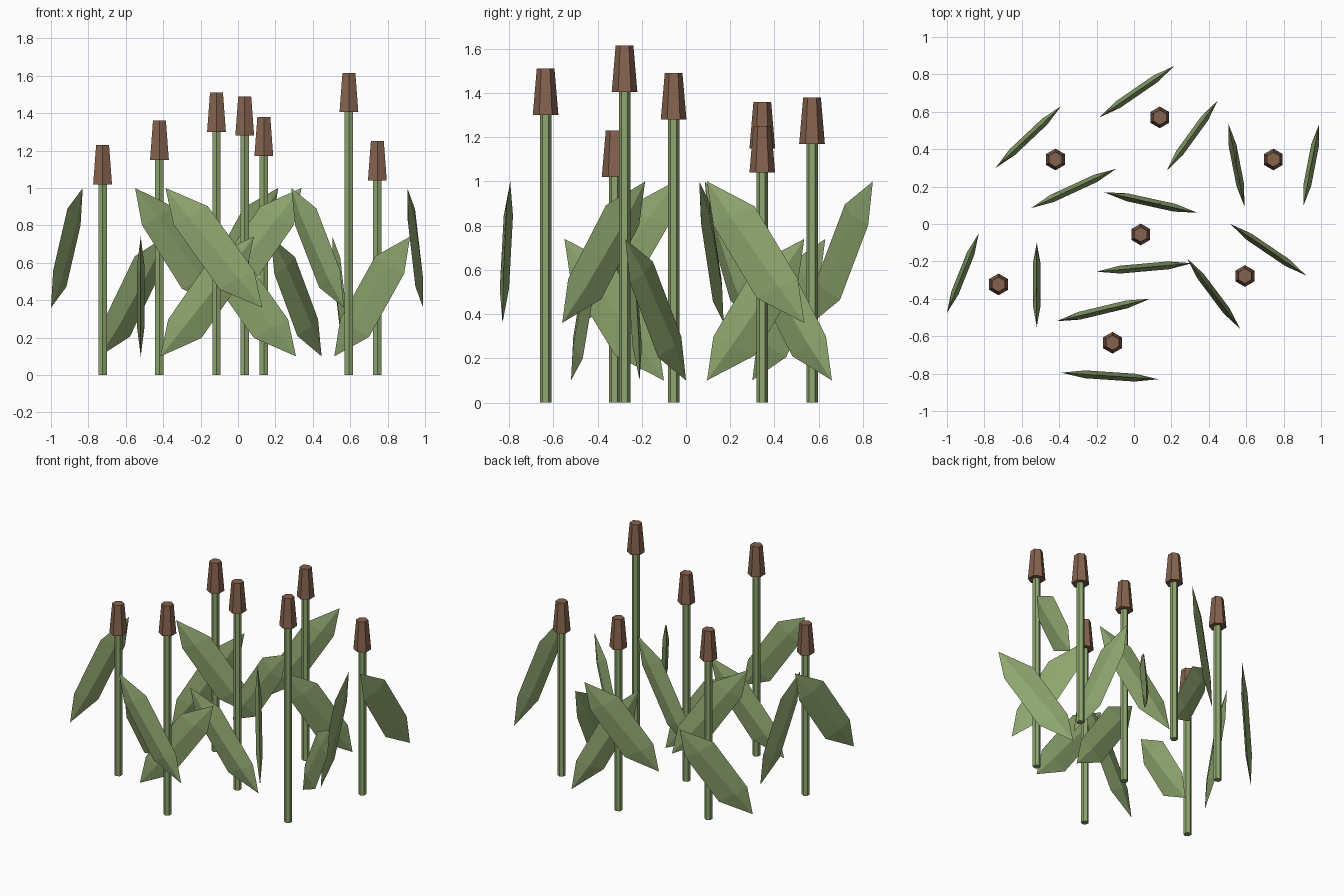
import bpy, bmesh, math
from mathutils import Vector

if "Cube" in bpy.data.objects:
    bpy.data.objects.remove(bpy.data.objects["Cube"])


def material(name, color):
    m = bpy.data.materials.new(name)
    m.diffuse_color = (*color, 1)
    m.use_nodes = True
    m.node_tree.nodes["Principled BSDF"].inputs["Base Color"].default_value = m.diffuse_color
    return m


GREEN = material("leaf green", (0.275, 0.385, 0.16))
BROWN = material("seed head brown", (0.235, 0.122, 0.076))


def finish(name, bm, mat):
    bmesh.ops.recalc_face_normals(bm, faces=bm.faces[:])
    mesh = bpy.data.meshes.new(name)
    bm.to_mesh(mesh)
    bm.free()
    mesh.materials.append(mat)
    ob = bpy.data.objects.new(name, mesh)
    bpy.context.collection.objects.link(ob)
    return ob


def hex_prism(name, x, y, z0, z1, r0, r1, mat):
    """Six-sided tapered prism with corners facing front and back."""
    bm = bmesh.new()
    rings = []
    for z, r in ((z0, r0), (z1, r1)):
        rings.append([bm.verts.new((x + r * math.sin(k * math.pi / 3),
                                    y + r * math.cos(k * math.pi / 3), z)) for k in range(6)])
    low, high = rings
    bm.faces.new(low)
    bm.faces.new(high)
    for k in range(6):
        j = (k + 1) % 6
        bm.faces.new((low[k], low[j], high[j], high[k]))
    finish(name, bm, mat)


def leaf(name, top, bottom):
    """Slanted blade: diamond section, pointed at both ends."""
    top, bottom = Vector(top), Vector(bottom)
    along = (bottom - top).normalized()
    side = along.cross(Vector((0, 0, 1))).normalized()
    up = side.cross(along)
    bm = bmesh.new()
    a, b = bm.verts.new(top), bm.verts.new(bottom)
    # near the top the upper shoulder is wider, near the bottom the lower one
    near = [(0.218, up * 0.115), (0.20, side * 0.021), (0.18, up * -0.09), (0.20, side * -0.021)]
    ring_a = [bm.verts.new(top + along * d + o) for d, o in near]
    ring_b = [bm.verts.new(bottom - along * d - o) for d, o in near]
    ring_b = ring_b[2:] + ring_b[:2]
    for k in range(4):
        j = (k + 1) % 4
        bm.faces.new((a, ring_a[k], ring_a[j]))
        bm.faces.new((ring_a[k], ring_b[k], ring_b[j], ring_a[j]))
        bm.faces.new((ring_b[k], b, ring_b[j]))
    finish(name, bm, GREEN)


# x, y, height of each plant
plants = [(-0.42, 0.345, 1.36), (0.138, 0.57, 1.38), (0.745, 0.345, 1.25),
          (0.036, -0.056, 1.49), (-0.724, -0.323, 1.23), (0.593, -0.278, 1.615),
          (-0.115, -0.635, 1.51)]
for i, (x, y, h) in enumerate(plants, 1):
    hex_prism(f"stem_{i}", x, y, 0, h - 0.19, 0.026, 0.026, GREEN)
    hex_prism(f"seed_head_{i}", x, y, h - 0.21, h, 0.058, 0.040, BROWN)

# upper tip x, y and lower tip x, y of each leaf
high_leaves = [(-0.55, 0.085, -0.095, 0.295), (0.215, 0.845, -0.185, 0.57),
               (0.905, 0.095, 0.99, 0.535), (0.34, 0.06, -0.16, 0.17),
               (-0.83, -0.05, -1.0, -0.475), (0.285, -0.185, 0.567, -0.56),
               (-0.388, -0.795, 0.13, -0.83)]
low_leaves = [(-0.39, 0.63, -0.74, 0.30), (0.175, 0.285, 0.447, 0.66),
              (0.505, 0.535, 0.59, 0.095), (-0.2, -0.255, 0.31, -0.21),
              (-0.52, -0.55, -0.52, -0.1), (0.92, -0.275, 0.515, 0.0),
              (0.085, -0.4, -0.415, -0.52)]
for label, z, group in (("high_leaf", 1.0, high_leaves), ("low_leaf", 0.74, low_leaves)):
    for i, (x0, y0, x1, y1) in enumerate(group, 1):
        leaf(f"{label}_{i}", (x0, y0, z), (x1, y1, z - 0.64))
